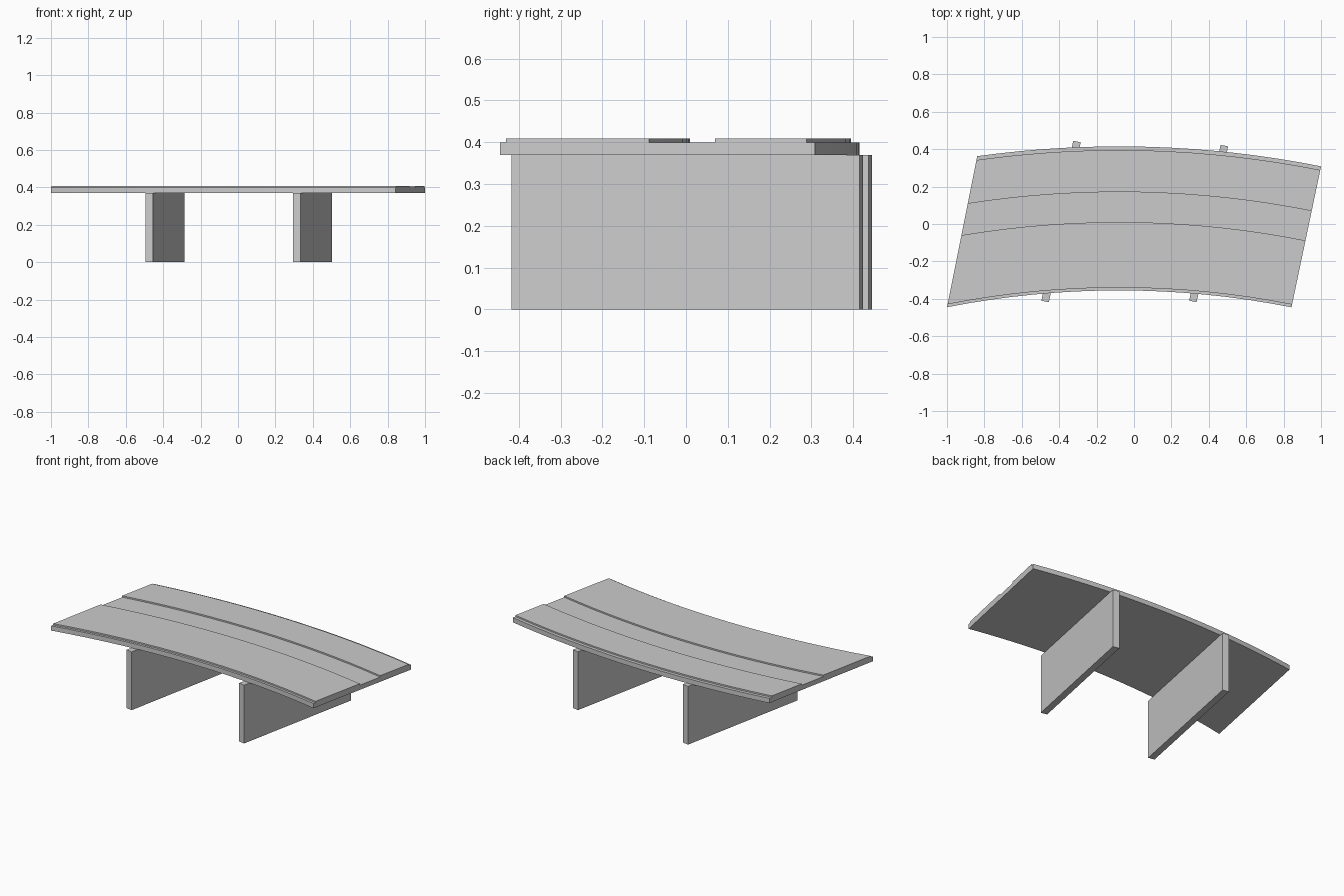
import bpy, bmesh
from math import atan2, sin, cos
from mathutils import Vector

if "Cube" in bpy.data.objects:
    bpy.data.objects.remove(bpy.data.objects["Cube"])

CENTRE = Vector((-0.08, -5.10))           # shared centre of all deck arcs
LEFT = (Vector((-1.0, -0.445)), Vector((-0.838, 0.365)))
RIGHT = (Vector((0.842, -0.445)), Vector((1.0, 0.308)))
SEGMENTS = 16


def prism(name, outline, z0, z1):
    bm = bmesh.new()
    low = [bm.verts.new((x, y, z0)) for x, y in outline]
    high = [bm.verts.new((x, y, z1)) for x, y in outline]
    n = len(outline)
    bm.faces.new(low[::-1])
    bm.faces.new(high)
    for i in range(n):
        j = (i + 1) % n
        bm.faces.new((low[i], low[j], high[j], high[i]))
    mesh = bpy.data.meshes.new(name)
    bm.to_mesh(mesh)
    bm.free()
    obj = bpy.data.objects.new(name, mesh)
    bpy.context.collection.objects.link(obj)
    return obj


def end_angle(line, radius):
    # angle where an arc meets a skewed deck end
    a, b = line
    d = (b - a).normalized()
    f = a - CENTRE
    k = f.dot(d)
    p = f + d * (-k + (k * k - f.dot(f) + radius * radius) ** 0.5)
    return atan2(p.x, p.y)


def arc(radius):
    a, b = end_angle(LEFT, radius), end_angle(RIGHT, radius)
    angles = [a + (b - a) * i / SEGMENTS for i in range(SEGMENTS + 1)]
    return [(CENTRE.x + radius * sin(t), CENTRE.y + radius * cos(t)) for t in angles]


def curved_slab(name, r_front, r_back, z0, z1):
    return prism(name, arc(r_front) + arc(r_back)[::-1], z0, z1)


# Curved skewed deck with two raised strips
curved_slab("deck", 4.745, 5.515, 0.37, 0.40)
curved_slab("front_raised_strip", 4.760, 5.110, 0.40, 0.409)
curved_slab("back_raised_strip", 5.271, 5.495, 0.40, 0.409)

# Skewed wall piers
prism("left_pier", [(-0.495, -0.410), (-0.455, -0.418), (-0.285, 0.437), (-0.325, 0.445)], 0, 0.37)
prism("right_pier", [(0.295, -0.410), (0.335, -0.418), (0.503, 0.415), (0.463, 0.423)], 0, 0.37)
